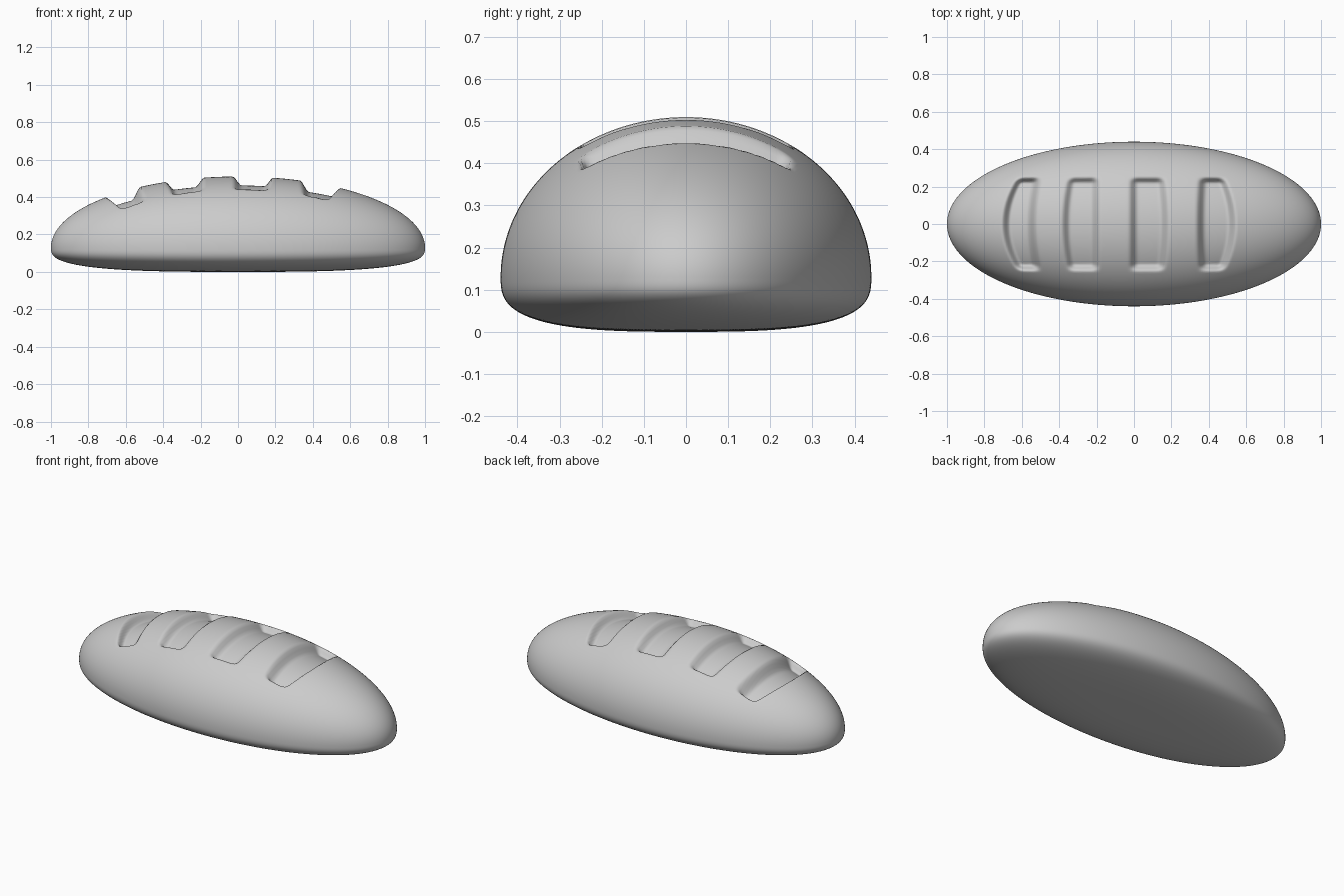
import bpy, bmesh
from math import pi, sqrt
from mathutils import Matrix

if "Cube" in bpy.data.objects:
    bpy.data.objects.remove(bpy.data.objects["Cube"])

HALF_L, HALF_W, WAIST, DOME = 1.0, 0.44, 0.13, 0.38

# Slashes: left edge, right edge, inward bow of each edge at the ends, depth
SLASHES = [(-0.70, -0.53, 0.08, -0.03, 0.062),
           (-0.38, -0.19, 0.03, 0.0, 0.048),
           (-0.02, 0.18, 0.0, 0.02, 0.048),
           (0.34, 0.54, 0.01, 0.06, 0.055)]
SLASH_Y = 0.25


def step(a, b, v):
    t = min(1.0, max(0.0, (v - a) / (b - a)))
    return t * t * (3 - 2 * t)


def slash_depth(x, y):
    total = 0.0
    k = (y / SLASH_Y) ** 2
    ends = 1 - step(SLASH_Y - 0.035, SLASH_Y + 0.005, abs(y))
    if ends == 0:
        return 0.0
    for left, right, bow_l, bow_r, depth in SLASHES:
        l, r = left + bow_l * k, right - bow_r * k
        wall = step(l - 0.01, l + 0.04, x) * (1 - step(r - 0.04, r + 0.01, x))
        total += depth * wall * ends
    return total


# Loaf body: half-ellipsoid dome over a flattened, rounded base
bm = bmesh.new()
bmesh.ops.create_uvsphere(bm, u_segments=240, v_segments=260, radius=1,
                          matrix=Matrix.Rotation(pi / 2, 4, 'Y'))
for v in bm.verts:
    sx, sy, sz = v.co
    x, y = sx * HALF_L, sy * HALF_W
    if sz >= 0:
        z = WAIST + DOME * sz - slash_depth(x, y)
    else:
        rad = min(1.0, sqrt(sx * sx + sy * sy))
        z = WAIST * (1 - (1 - rad ** 3) ** (1 / 3))
    v.co = (x, y, z)
bmesh.ops.recalc_face_normals(bm, faces=bm.faces)

mesh = bpy.data.meshes.new("bread_loaf")
bm.to_mesh(mesh)
bm.free()
mesh.shade_smooth()
loaf = bpy.data.objects.new("bread_loaf", mesh)
bpy.context.collection.objects.link(loaf)
